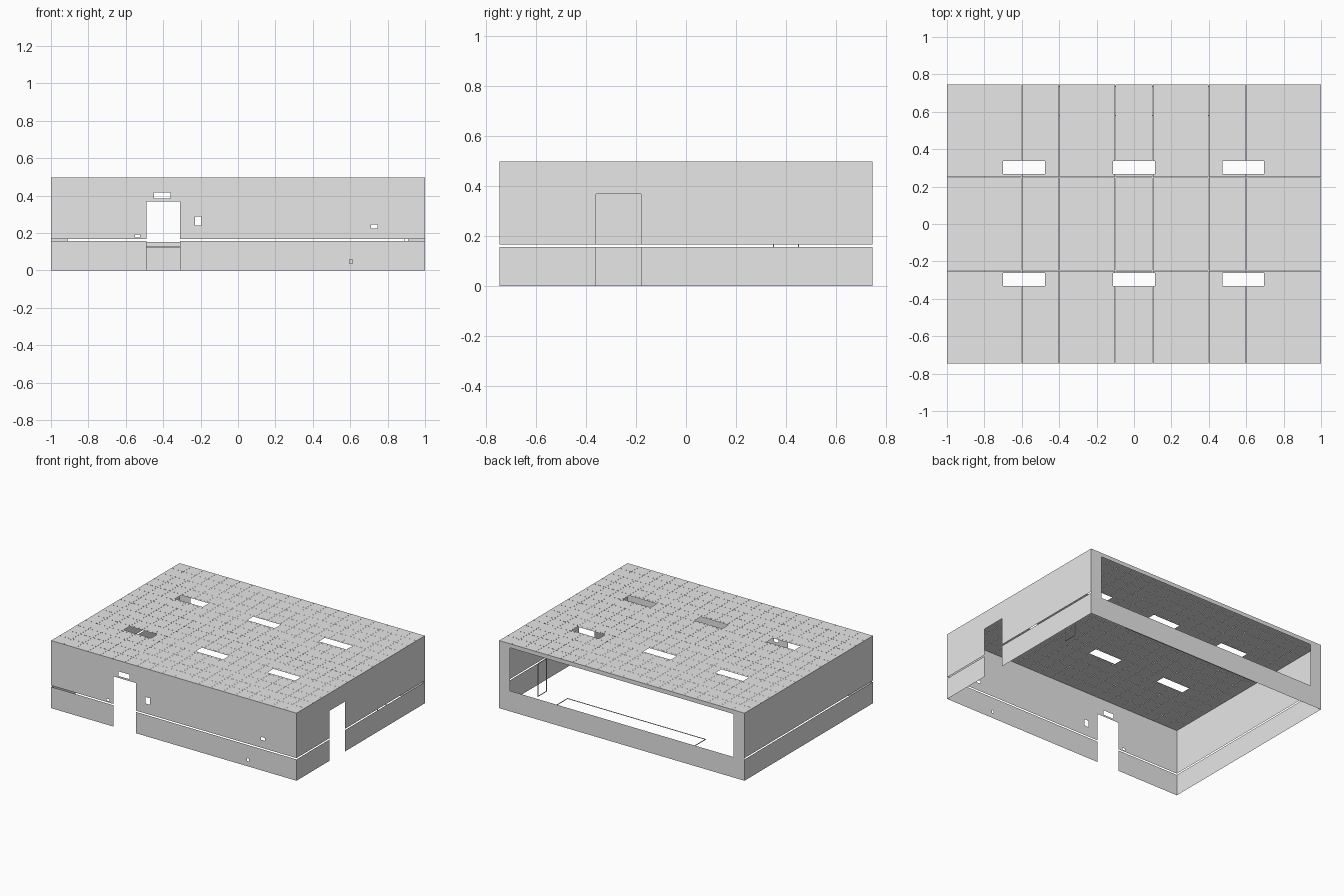
import bpy
import bmesh

if "Cube" in bpy.data.objects:
    bpy.data.objects.remove(bpy.data.objects["Cube"], do_unlink=True)

GREY = bpy.data.materials.new("light grey")
GREY.use_nodes = True
GREY.diffuse_color = (0.8, 0.8, 0.8, 1)
GREY.node_tree.nodes["Principled BSDF"].inputs["Base Color"].default_value = (0.8, 0.8, 0.8, 1)

WIDTH, DEPTH, HEIGHT = 1.0, 0.747, 0.498      # half width, half depth, full height
SLIT = (0.157, 0.167)
SEAM = 0.0004                                 # half the gap between ceiling tiles
ROD = 0.002                                   # half thickness of thin frames


def finish(name, bm):
    mesh = bpy.data.meshes.new(name)
    bm.to_mesh(mesh)
    bm.free()
    mesh.materials.append(GREY)
    obj = bpy.data.objects.new(name, mesh)
    bpy.context.collection.objects.link(obj)


def sheet(name, place, u_range, v_range, holes=(), flip=False):
    """Thin sheet with rectangular openings (u0, u1, v0, v1)."""
    us = sorted({*u_range, *(u for h in holes for u in h[:2])})
    vs = sorted({*v_range, *(v for h in holes for v in h[2:])})
    bm = bmesh.new()
    for u0, u1 in zip(us, us[1:]):
        for v0, v1 in zip(vs, vs[1:]):
            um, vm = (u0 + u1) / 2, (v0 + v1) / 2
            if any(h[0] < um < h[1] and h[2] < vm < h[3] for h in holes):
                continue
            corners = [(u0, v0), (u1, v0), (u1, v1), (u0, v1)]
            face = bm.faces.new([bm.verts.new(place(u, v)) for u, v in corners])
            if flip:
                face.normal_flip()
    bmesh.ops.remove_doubles(bm, verts=bm.verts, dist=1e-5)
    # merge the cells back into clean flat panels
    bmesh.ops.dissolve_limit(bm, angle_limit=0.01, verts=bm.verts, edges=bm.edges)
    finish(name, bm)


def rod_frame(name, corners):
    """Closed loop of thin square rods through axis-aligned corners."""
    bm = bmesh.new()
    for a, b in zip(corners, corners[1:] + corners[:1]):
        low = [min(p, q) - ROD for p, q in zip(a, b)]
        high = [max(p, q) + ROD for p, q in zip(a, b)]
        for v in bmesh.ops.create_cube(bm, size=1)["verts"]:
            v.co = [lo + (c + 0.5) * (hi - lo) for c, lo, hi in zip(v.co, low, high)]
    finish(name, bm)


x_range, y_range, z_range = (-WIDTH, WIDTH), (-DEPTH, DEPTH), (0, HEIGHT)

# Front wall: doorway, cable slit and small fixture openings
front_holes = [
    (-0.49, -0.31, 0, 0.37),
    (*x_range, *SLIT),
    (-0.45, -0.36, 0.384, 0.418),
    (-0.23, -0.195, 0.24, 0.288),
    (-0.55, -0.525, 0.177, 0.192),
    (0.71, 0.745, 0.225, 0.246),
    (0.595, 0.611, 0.038, 0.059),
]
sheet("front_wall", lambda u, v: (u, -DEPTH, v), x_range, z_range, front_holes)

# Side walls: slit in both, doorway in the left one
slit = (*y_range, *SLIT)
sheet("left_wall", lambda u, v: (WIDTH, u, v), y_range, z_range,
      [slit, (-0.36, -0.18, 0, 0.368)])
sheet("right_wall", lambda u, v: (-WIDTH, u, v), y_range, z_range, [slit], flip=True)

# Back wall: frame around one wide window
sheet("back_wall", lambda u, v: (u, DEPTH, v), x_range, z_range,
      [(-0.91, 0.91, 0.151, 0.468)], flip=True)

# Tiled ceiling with two rows of light openings
lights = [(x - 0.112, x + 0.112, y - 0.035, y + 0.035)
          for x in (-0.588, 0, 0.584) for y in (-0.297, 0.303)]
seams = [(i / 10 - SEAM, i / 10 + SEAM, *y_range) for i in range(-9, 10)]
seams += [(*x_range, i / 10 + 0.05 - SEAM, i / 10 + 0.05 + SEAM) for i in range(-7, 7)]
sheet("ceiling_tiles", lambda u, v: (u, v, HEIGHT), x_range, y_range, lights + seams)

# Thin frames: desk outline under the window, upright panel by the left wall
rod_frame("desk_frame", [(x, y, 0.125) for x, y in
                         ((-0.565, 0.58), (0.56, 0.58), (0.56, 0.735), (-0.565, 0.735))])
rod_frame("upright_frame", [(0.892, y, z) for y, z in
                            ((0.35, ROD), (0.45, ROD), (0.45, 0.243), (0.35, 0.243))])
